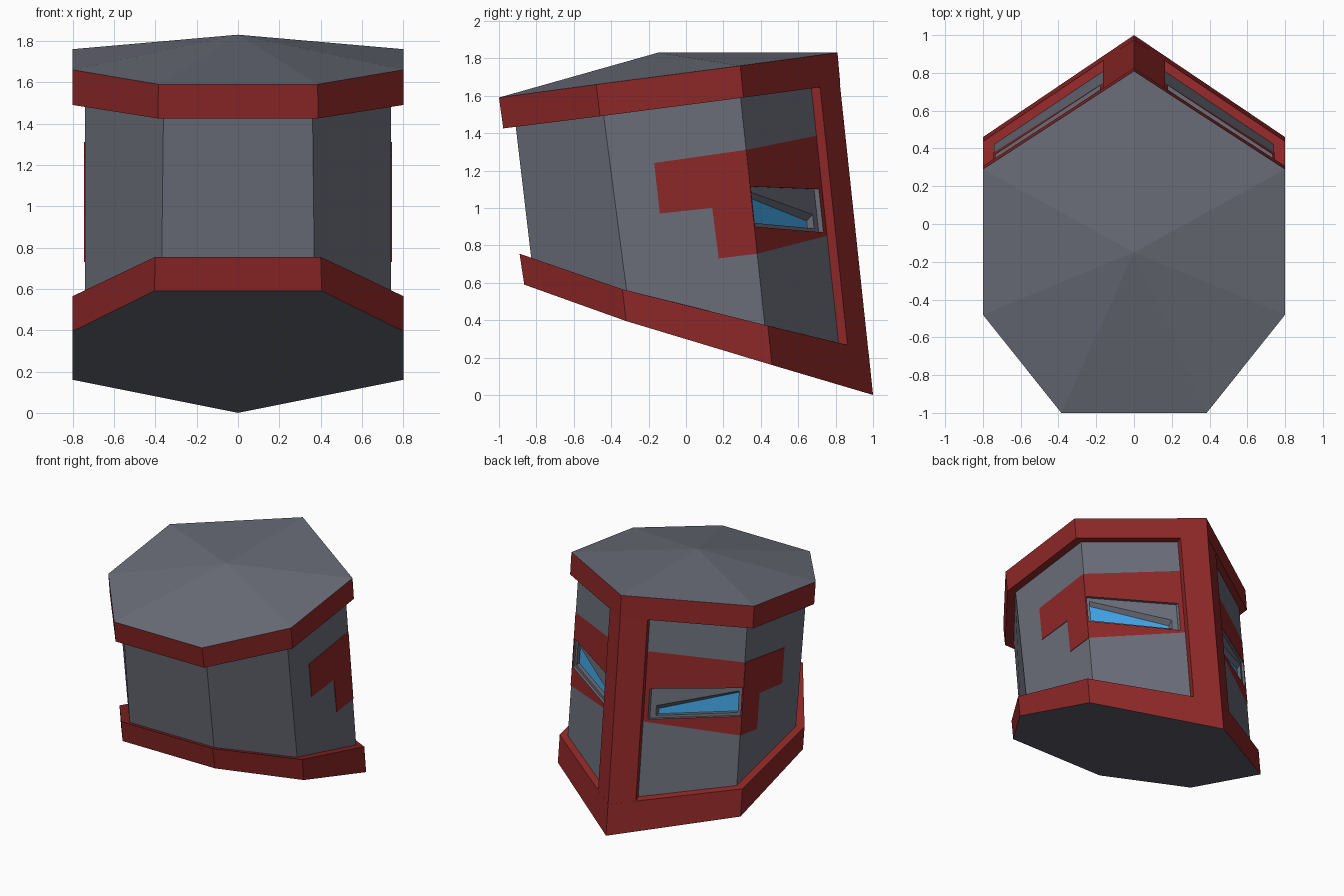
import bpy, bmesh
from mathutils import Vector

if "Cube" in bpy.data.objects:
    bpy.data.objects.remove(bpy.data.objects["Cube"])


def material(name, rgb):
    m = bpy.data.materials.new(name)
    m.diffuse_color = (*rgb, 1)
    m.use_nodes = True
    m.node_tree.nodes["Principled BSDF"].inputs["Base Color"].default_value = m.diffuse_color
    return m


MATS = [material("slate grey", (0.145, 0.153, 0.19)),
        material("dark red", (0.27, 0.02, 0.02)),
        material("visor blue", (0.055, 0.37, 0.78))]
GREY, RED, BLUE = 0, 1, 2


def make(name, faces, solid=True):
    """faces: list of (points, material index, optional point the face looks at)."""
    bm = bmesh.new()
    for pts, mat, *look in faces:
        f = bm.faces.new([bm.verts.new(p) for p in pts])
        f.material_index = mat
        f.normal_update()
        c = f.calc_center_median()
        aim = look[0] - c if look else c - Vector((0, 0, c.z))
        if f.normal.dot(aim) < 0:
            f.normal_flip()
    bmesh.ops.remove_doubles(bm, verts=bm.verts, dist=1e-5)
    if solid:
        bmesh.ops.recalc_face_normals(bm, faces=bm.faces)
    me = bpy.data.meshes.new(name)
    bm.to_mesh(me)
    bm.free()
    for m in MATS:
        me.materials.append(m)
    ob = bpy.data.objects.new(name, me)
    bpy.context.collection.objects.link(ob)
    return ob


def loop(half):
    """Mirror the right-hand points (front to back) into a seven-sided loop."""
    return half + [(-x, y, z) for x, y, z in reversed(half) if x > 0]


def loft(a, b, mat):
    n = len(a)
    return [((a[i], a[(i + 1) % n], b[(i + 1) % n], b[i]), mat) for i in range(n)]


# Top rim with shallow pyramid roof
top = loop([(0.385, -1, 1.59), (0.8, -0.48, 1.66), (0.8, 0.29, 1.76), (0, 0.81, 1.83)])
top_low = loop([(0.388, -0.977, 1.425), (0.8, -0.46, 1.49), (0.8, 0.307, 1.59), (0, 0.825, 1.66)])
apex = (0, -0.15, 1.83)
roof = [((top[i], top[(i + 1) % 7], apex), GREY) for i in range(7)]
make("top_rim", loft(top, top_low, RED) + roof + [(top_low, RED)])

# Bottom rim with closed grey underside
low = loop([(0.405, -0.865, 0.59), (0.8, -0.32, 0.395), (0.8, 0.46, 0.16), (0, 1, 0)])
low_top = loop([(0.4, -0.89, 0.755), (0.8, -0.34, 0.565), (0.8, 0.437, 0.37), (0, 0.975, 0.24)])
make("bottom_rim", loft(low, low_top, RED) + [(low, GREY), (low_top, RED)])


def wall(x, z, depth=0.055):
    """Point on the leaning rear face, sunk in from the outer surface."""
    return Vector((x, 1 - depth - 0.1066 * z - 0.654 * abs(x), z))


# Rear post joining the rims
def post_loop(base, slope):
    right = [wall(x, base + slope * x, d) for x, d in ((0, 0.25), (0.145, 0.09), (0.165, 0), (0, 0))]
    left = [Vector((-p.x, p.y, p.z)) for p in (right[2], right[1])]
    return right + left


p0, p1 = post_loop(0.24, 0.1625), post_loop(1.66, -0.0875)
make("rear_post", loft(p0, p1, RED) + [(p0, RED), (p1, RED)])

# Body walls, with rear panels made of rows (corner height, post height)
rows = [(0.25, 0.15), (0.755, 0.85), (0.9, 0.868), (1.115, 1.10), (1.31, 1.385), (1.67, 1.74)]
row_mats = [GREY, RED, RED, RED, GREY]
cols = [0.12, 0.18, 0.734, 0.74]
body_low = [(0.37, -0.818, 0.65), (0.74, -0.31, 0.5), wall(0.74, 0.25)]
body_top = [(0.36, -0.918, 1.5), (0.74, -0.454, 1.6), wall(0.74, 1.67)]


def row_z(r, x):
    corner, post = rows[r]
    return corner + (post - corner) * (0.74 - x) / 0.58


def flip(p, s):
    return Vector((p[0] * s, p[1], p[2]))


body = [([body_low[0], flip(body_low[0], -1), flip(body_top[0], -1), body_top[0]], GREY)]
for s in (1, -1):
    for i in range(2):
        quad = (body_low[i], body_low[i + 1], body_top[i + 1], body_top[i])
        body.append(([flip(p, s) for p in quad], GREY))
    for r in range(5):
        for c in range(3):
            if (r, c) == (2, 1):      # eye slit opening
                continue
            quad = [wall(cols[a], row_z(b, cols[a])) for a, b in ((c, r), (c + 1, r), (c + 1, r + 1), (c, r + 1))]
            body.append(([flip(p, s) for p in quad], row_mats[r]))
make("body", body, solid=False)

# Recessed eye slits: opening, bezel, sloped reveal and blue visor
for s, side in ((1, "right"), (-1, "left")):
    opening = [wall(cols[a], row_z(b, cols[a])) for a, b in ((1, 2), (2, 2), (2, 3), (1, 3))]
    step = [wall(p.x, p.z, 0.08) for p in opening]
    bezel = [wall(x, z, 0.08) for x, z in ((0.215, 0.89), (0.705, 0.92), (0.705, 1.085), (0.215, 0.965))]
    glass = [wall(x, z, 0.115) for x, z in ((0.215, 0.89), (0.705, 0.92), (0.705, 1.065), (0.215, 0.93))]
    eye = flip(wall(0.46, 0.98, 0.02), s)
    loops = [[flip(p, s) for p in l] for l in (opening, step, bezel, glass)]
    faces = []
    for a, b in zip(loops, loops[1:]):
        faces += [(pts, m, eye) for pts, m in loft(a, b, GREY)]
    faces.append((loops[3], BLUE, eye))
    make(side + "_eye_slit", faces, solid=False)

    # Painted side stripe as a thin plate
    outline = [(-0.17, 1.24), (0.32, 1.31), (0.381, 0.755), (0.175, 0.73), (0.14, 1.0), (-0.14, 0.97)]
    inner = [(0.738 * s, y, z) for y, z in outline]
    outer = [(0.744 * s, y, z) for y, z in outline]
    make(side + "_stripe", loft(inner, outer, RED) + [(inner, RED), (outer, RED)])
